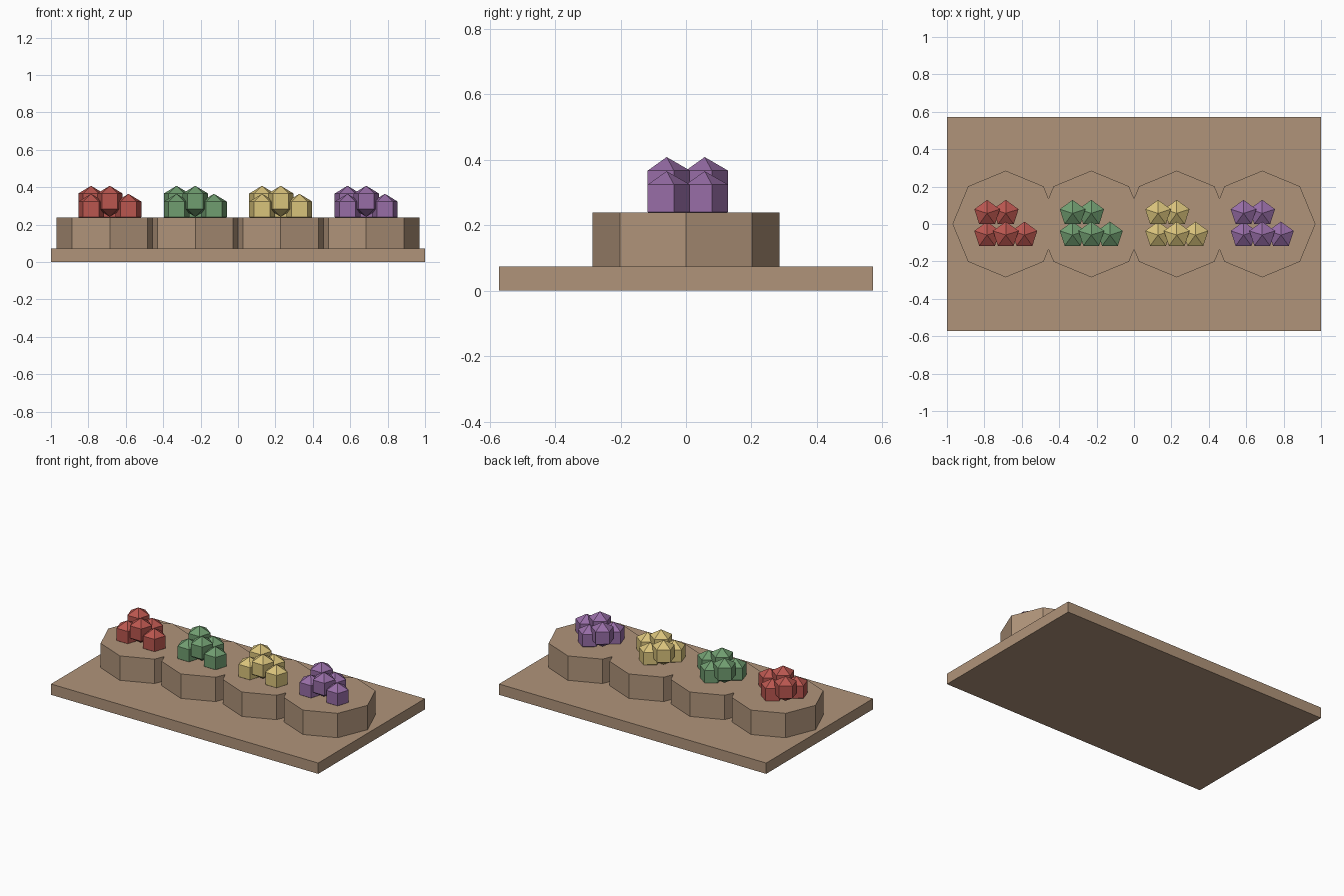
import bpy, bmesh
from math import sin, cos, pi

cube = bpy.data.objects.get("Cube")
if cube:
    bpy.data.objects.remove(cube, do_unlink=True)


def material(name, rgb):
    linear = [((c / 255 + 0.055) / 1.055) ** 2.4 for c in rgb]
    mat = bpy.data.materials.new(name)
    mat.use_nodes = True
    mat.diffuse_color = (*linear, 1)
    mat.node_tree.nodes["Principled BSDF"].inputs["Base Color"].default_value = (*linear, 1)
    return mat


def finish(name, bm, mat):
    bmesh.ops.recalc_face_normals(bm, faces=bm.faces)
    mesh = bpy.data.meshes.new(name)
    bm.to_mesh(mesh)
    bm.free()
    mesh.materials.append(mat)
    obj = bpy.data.objects.new(name, mesh)
    bpy.context.collection.objects.link(obj)


def slab(name, outline, bottom, top, mat):
    bm = bmesh.new()
    face = bm.faces.new([bm.verts.new((x, y, bottom)) for x, y in outline])
    up = bmesh.ops.extrude_face_region(bm, geom=[face], use_keep_orig=True)
    moved = [v for v in up["geom"] if isinstance(v, bmesh.types.BMVert)]
    bmesh.ops.translate(bm, verts=moved, vec=(0, 0, top - bottom))
    finish(name, bm, mat)


def add_gem(bm, x, y, z, radius):
    """Five-sided ball: a point, two rings and a point."""
    rings = []
    for side in (1, -1):
        rings.append([bm.verts.new((x + radius * sin(pi / 3) * cos(pi / 2 + k * 2 * pi / 5),
                                    y + radius * sin(pi / 3) * sin(pi / 2 + k * 2 * pi / 5),
                                    z + side * radius / 2)) for k in range(5)])
    top = bm.verts.new((x, y, z + radius))
    low = bm.verts.new((x, y, z - radius))
    upper, lower = rings
    for k in range(5):
        n = (k + 1) % 5
        bm.faces.new((top, upper[k], upper[n]))
        bm.faces.new((upper[k], lower[k], lower[n], upper[n]))
        bm.faces.new((low, lower[n], lower[k]))


tan = material("tan", (176, 148, 122))
gem_colours = {"red": (186, 86, 79), "green": (112, 157, 112),
               "yellow": (217, 195, 123), "purple": (151, 109, 166)}

BASE_TOP, DECK = 0.073, 0.238
R, STEP = 0.285, 0.457
centres = [STEP * (i - 1.5) for i in range(4)]

# Base board
slab("base_board", [(-1, -0.571), (1, -0.571), (1, 0.571), (-1, 0.571)], 0, BASE_TOP, tan)

# Raised platform: four merged octagons, front outline mirrored to the back
d = R * cos(pi / 4)
notch = d * (R - STEP / 2) / (R - d)
front = []
for c in centres:
    front += [(c - d, -d), (c, -R), (c + d, -d)]
    if c != centres[-1]:
        front.append((c + STEP / 2, -notch))
back = [(x, -y) for x, y in reversed(front)]
tip = centres[-1] + R
slab("platform", [(-tip, 0)] + front + [(tip, 0)] + back, BASE_TOP, DECK, tan)

# Gem clusters: column, row, lifted
layout = [(-1, -1, 0), (0, -1, 1), (1, -1, 0), (-1, 1, 1), (0, 1, 0)]
for c, (colour, rgb) in zip(centres, gem_colours.items()):
    bm = bmesh.new()
    for col, row, lifted in layout:
        add_gem(bm, c + 0.1 * col, 0.058 * row - 0.001, 0.282 + 0.043 * lifted, 0.083)
    finish(colour + "_gems", bm, material(colour, rgb))
